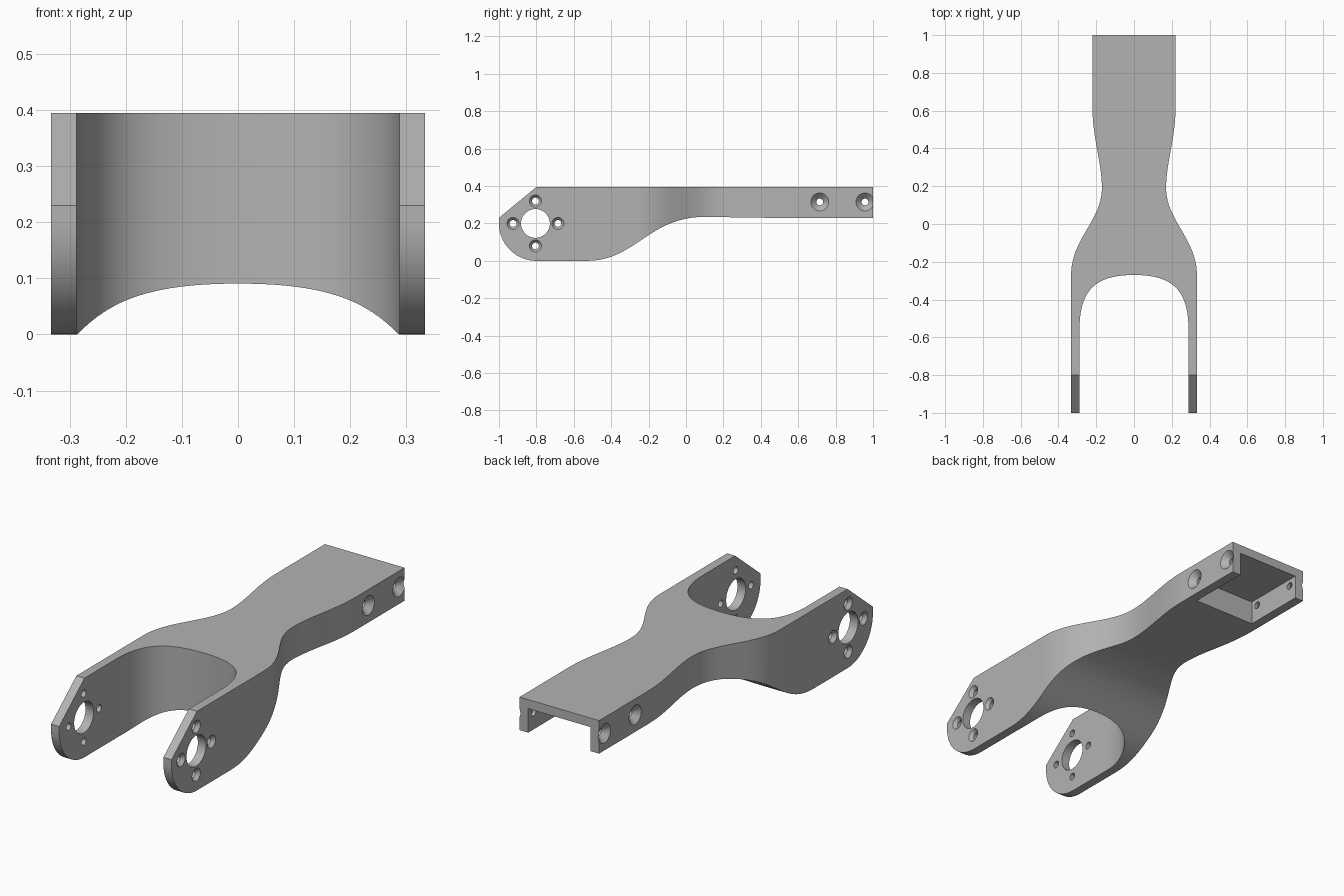
import bpy, bmesh, math
from mathutils import Vector, Matrix

if "Cube" in bpy.data.objects:
    bpy.data.objects.remove(bpy.data.objects["Cube"])

metal = bpy.data.materials.new("plain_grey")
GREY = (0.45, 0.45, 0.45, 1)
metal.diffuse_color = GREY
metal.use_nodes = True
metal.node_tree.nodes["Principled BSDF"].inputs["Base Color"].default_value = GREY


def bezier(a, b, c, d, n=24):
    """Points along a cubic curve."""
    a, b, c, d = (Vector(p) for p in (a, b, c, d))
    pts = []
    for i in range(n + 1):
        t = i / n
        s = 1 - t
        pts.append(tuple(a * s**3 + b * 3 * s * s * t + c * 3 * s * t * t + d * t**3))
    return pts


def make(name, bm):
    bmesh.ops.recalc_face_normals(bm, faces=bm.faces)
    mesh = bpy.data.meshes.new(name)
    bm.to_mesh(mesh)
    bm.free()
    mesh.materials.append(metal)
    ob = bpy.data.objects.new(name, mesh)
    bpy.context.collection.objects.link(ob)
    return ob


def extrude(name, points, offset):
    bm = bmesh.new()
    face = bm.faces.new([bm.verts.new(p) for p in points])
    new = bmesh.ops.extrude_face_region(bm, geom=[face])["geom"]
    moved = [v for v in new if isinstance(v, bmesh.types.BMVert)]
    bmesh.ops.translate(bm, verts=moved, vec=offset)
    return make(name, bm)


def combine(body, cutter, operation):
    mod = body.modifiers.new("cut", 'BOOLEAN')
    mod.operation, mod.solver, mod.object = operation, 'EXACT', cutter
    bpy.context.view_layer.objects.active = body
    bpy.ops.object.modifier_apply(modifier=mod.name)
    bpy.data.objects.remove(cutter)


def drill(body, y, z, x_from, x_to, r_from, r_to, segments=32):
    """Cut a cylinder or cone along x."""
    bm = bmesh.new()
    place = (Matrix.Translation(((x_from + x_to) / 2, y, z))
             @ Matrix.Rotation(math.pi / 2 if x_to > x_from else -math.pi / 2, 4, 'Y'))
    bmesh.ops.create_cone(bm, cap_ends=True, segments=segments, radius1=r_from,
                          radius2=r_to, depth=abs(x_to - x_from), matrix=place)
    combine(body, make("drill", bm), 'DIFFERENCE')


# Plan outline: fork arms, narrow waist, straight tail
half = [(0.288, -1), *bezier((0.333, -0.27), (0.333, -0.08), (0.17, 0.02), (0.17, 0.19)),
        *bezier((0.17, 0.19), (0.17, 0.33), (0.22, 0.45), (0.22, 0.62))[1:], (0.22, 1)]
half.insert(1, (0.333, -1))
slot = bezier((0, -0.27), (0.18, -0.27), (0.28, -0.33), (0.288, -0.53))
right_slot = [(-x, y) for x, y in reversed(slot[1:])]
right_half = [(-x, y) for x, y in reversed(half)]
plan = half + right_half + right_slot + slot
body = extrude("fork_arm", [(x, y, -0.1) for x, y in plan], (0, 0, 0.6))

# Side outline: rounded chamfered lugs, sloping belly, thin tail
lug_arc = [(-0.8 - 0.2 * math.sin(a), 0.2 - 0.2 * math.cos(a))
           for a in (math.pi / 2 * i / 20 for i in range(21))]
belly = bezier((0.1, 0.235), (-0.2, 0.235), (-0.27, 0), (-0.53, 0))
side = [(-0.8, 0.395), (1.1, 0.395), (1.1, 0.23), (0.45, 0.23)] + belly + lug_arc + [(-1, 0.23)]
profile = extrude("side_profile", [(-0.5, y, z) for y, z in side], (1, 0, 0))
combine(body, profile, 'INTERSECT')

# Open pocket under the tail
W = 0.172
pocket = extrude("pocket", [(-W, 0.675, 0.1), (W, 0.675, 0.1), (W, 1.1, 0.1), (-W, 1.1, 0.1)],
                 (0, 0, 0.25))
combine(body, pocket, 'DIFFERENCE')

# Bearing holes and countersunk screw holes on both sides
HY, HZ, R = -0.805, 0.2, 0.12
lug_screws = [(HY - R, HZ), (HY + R, HZ), (HY, HZ - R), (HY, HZ + R)]
for s in (-1, 1):
    drill(body, HY, HZ, s * 0.4, s * 0.25, 0.077, 0.077, 48)
    for y, z in lug_screws:
        drill(body, y, z, s * 0.4, s * 0.25, 0.018, 0.018, 24)
        drill(body, y, z, s * 0.335, s * 0.313, 0.034, 0.016)
    for y in (0.715, 0.957):
        drill(body, y, 0.315, s * 0.3, s * 0.14, 0.018, 0.018, 24)
        drill(body, y, 0.315, s * 0.222, s * 0.188, 0.05, 0.016)

# Smooth curves with crisp edges
bpy.ops.object.select_all(action='DESELECT')
body.select_set(True)
bpy.context.view_layer.objects.active = body
bpy.ops.object.shade_smooth_by_angle(angle=math.radians(25))
normals = body.modifiers.new("flat_faces", 'WEIGHTED_NORMAL')
normals.keep_sharp = True
